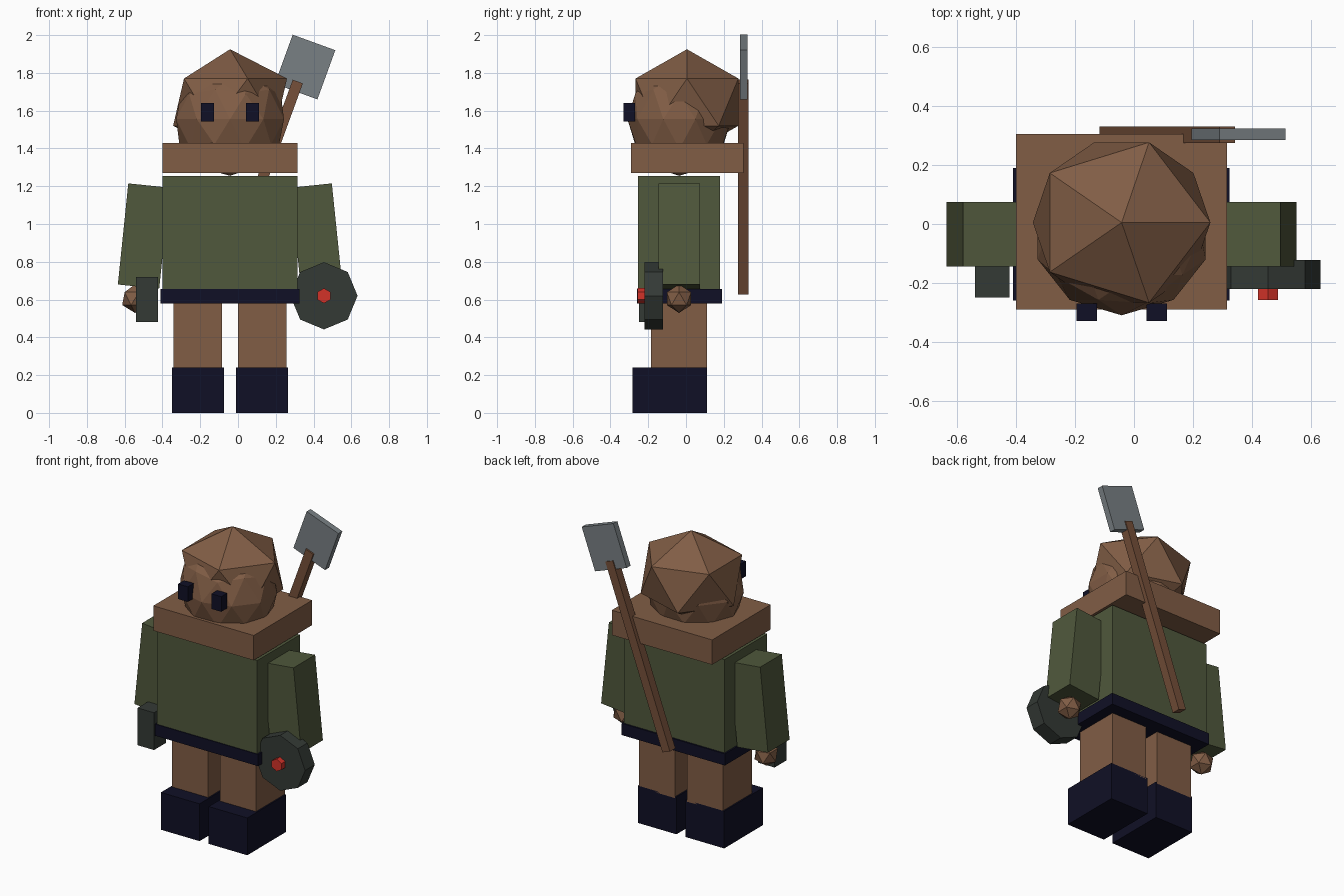
import bpy
from math import radians
from mathutils import Matrix

cube = bpy.data.objects.get("Cube")
if cube:
    bpy.data.objects.remove(cube, do_unlink=True)


def material(name, r, g, b):
    m = bpy.data.materials.new(name)
    m.use_nodes = True
    m.diffuse_color = (r, g, b, 1)
    m.node_tree.nodes["Principled BSDF"].inputs["Base Color"].default_value = (r, g, b, 1)
    return m


skin = material("skin_brown", 0.22, 0.11, 0.06)
wood = material("wood_brown", 0.18, 0.08, 0.042)
cloth = material("olive_green", 0.08, 0.098, 0.045)
navy = material("dark_navy", 0.005, 0.005, 0.019)
iron = material("dark_iron", 0.034, 0.042, 0.036)
steel = material("steel_grey", 0.19, 0.215, 0.23)
red = material("red", 0.65, 0.032, 0.022)


def finish(name, mat, size):
    """Name the active primitive, apply its size and colour it."""
    ob = bpy.context.object
    ob.name = ob.data.name = name
    ob.data.transform(Matrix.Diagonal((*size, 1)))
    ob.data.materials.append(mat)
    return ob


def box(name, mat, centre, size, tilt=0):
    bpy.ops.mesh.primitive_cube_add(size=1, location=centre, rotation=(0, radians(tilt), 0))
    return finish(name, mat, size)


def span(name, mat, x, y, z):
    """Upright box given by its limits on each axis."""
    ends = (x, y, z)
    return box(name, mat, [(a + b) / 2 for a, b in ends], [b - a for a, b in ends])


def ball(name, mat, centre, radii, detail=1):
    bpy.ops.mesh.primitive_ico_sphere_add(subdivisions=detail, radius=1, location=centre)
    return finish(name, mat, radii)


def disc(name, mat, centre, sides, radius, depth):
    bpy.ops.mesh.primitive_cylinder_add(vertices=sides, radius=radius, depth=depth,
                                        location=centre, rotation=(radians(90), 0, 0))
    return finish(name, mat, (1, 1, 1))


MID = -0.042  # centre line of the body

# Body
span("torso", cloth, (-0.4, 0.315), (-0.255, 0.18), (0.65, 1.255))
span("belt", navy, (-0.41, 0.325), (-0.26, 0.19), (0.58, 0.655))
span("collar", skin, (-0.4, 0.315), (-0.29, 0.305), (1.27, 1.43))

# Head and hair
ball("head", skin, (MID, -0.035, 1.555), (0.3, 0.275, 0.3), 2)
ball("hair", skin, (MID, 0.005, 1.645), (0.337, 0.32, 0.28))

# Paired parts
for side, s in (("left", 1), ("right", -1)):
    box(side + "_eye", navy, (MID + s * 0.119, -0.3, 1.592), (0.07, 0.06, 0.097))
    box(side + "_leg", skin, (MID + s * 0.17, -0.037, 0.41), (0.257, 0.295, 0.36))
    box(side + "_boot", navy, (MID + s * 0.17, -0.087, 0.12), (0.275, 0.395, 0.24))
    box(side + "_arm", cloth, (MID + s * 0.457, -0.035, 0.936), (0.22, 0.22, 0.538), -5.9 * s)
    ball(side + "_hand", skin, (MID + s * 0.503, -0.037, 0.605), (0.076, 0.076, 0.076))

# Hand-held gear
span("hand_block", iron, (-0.54, -0.423), (-0.25, -0.13), (0.48, 0.72))
disc("shield", iron, (0.455, -0.172, 0.62), 8, 0.178, 0.098)
disc("shield_boss", red, (0.455, -0.235, 0.62), 6, 0.04, 0.045)

# Shovel slung across the back
box("shovel_handle", wood, (0.113, 0.303, 1.195), (0.057, 0.056, 1.19), 20)
box("shovel_blade", steel, (0.355, 0.305, 1.831), (0.24, 0.04, 0.277), 20)
